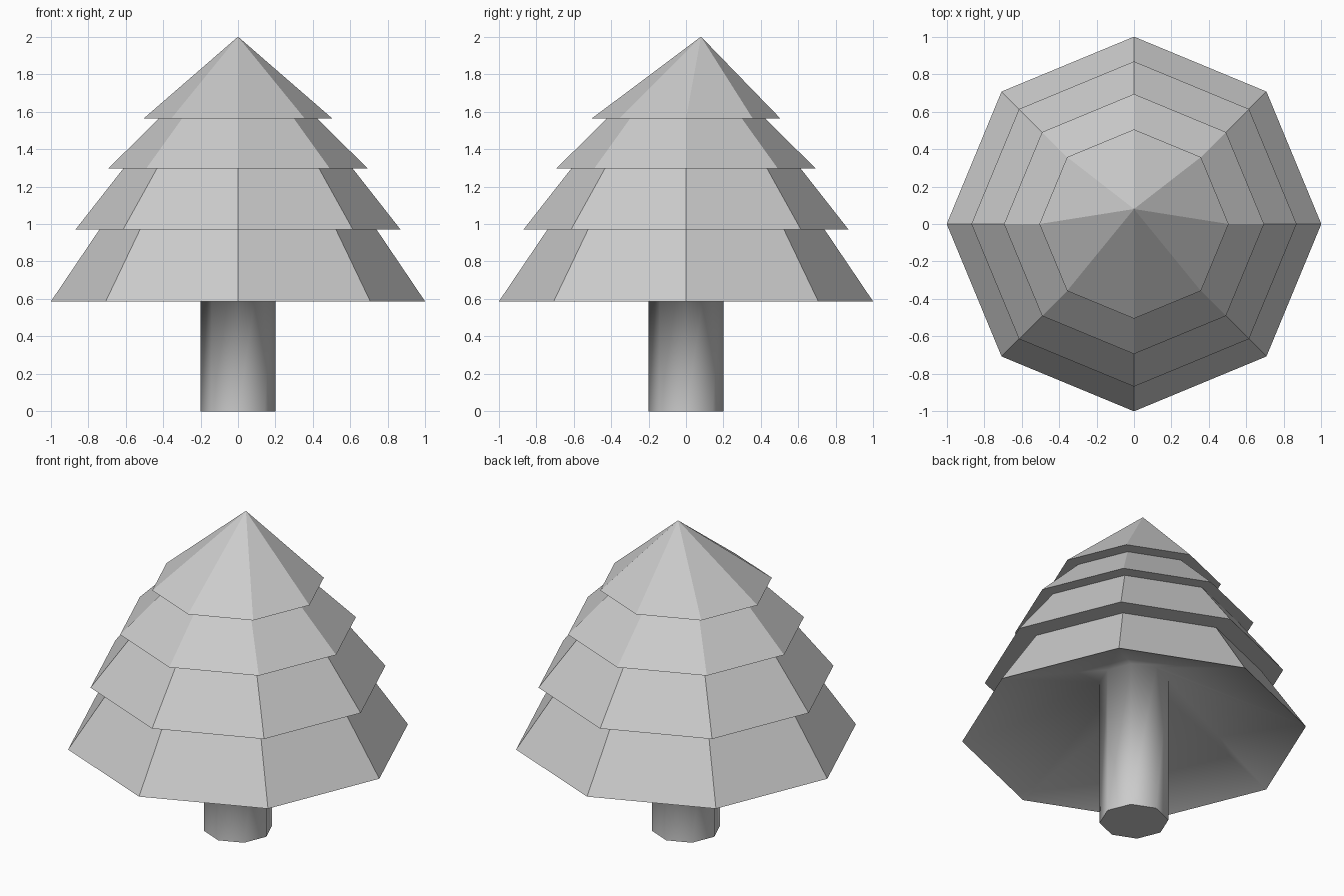
import bpy
import bmesh
from math import cos, sin, pi

if "Cube" in bpy.data.objects:
    bpy.data.objects.remove(bpy.data.objects["Cube"])

SIDES = 8


def lathe(name, profile, tip=None, cap_bottom=False, smooth=False):
    """Sweep (radius, z) points into eight-sided rings, optionally closed by a tip."""
    bm = bmesh.new()
    rings = [[bm.verts.new((r * cos(2 * pi * i / SIDES), r * sin(2 * pi * i / SIDES), z))
              for i in range(SIDES)] for r, z in profile]
    for low, high in zip(rings, rings[1:]):
        for i in range(SIDES):
            j = (i + 1) % SIDES
            bm.faces.new((low[i], low[j], high[j], high[i])).smooth = smooth
    if tip:
        apex = bm.verts.new(tip)
        for i in range(SIDES):
            bm.faces.new((rings[-1][i], rings[-1][(i + 1) % SIDES], apex)).smooth = smooth
    if cap_bottom:
        cap = bm.faces.new(rings[0][::-1])
        for edge in cap.edges:
            edge.smooth = False
    mesh = bpy.data.meshes.new(name)
    bm.to_mesh(mesh)
    bm.free()
    obj = bpy.data.objects.new(name, mesh)
    bpy.context.collection.objects.link(obj)
    return obj


# Faceted foliage: overlapping tiers with flat ledges and an off-centre tip
lathe("foliage_tiers",
      [(1.0, 0.585), (0.74, 0.97),
       (0.868, 0.97), (0.613, 1.295),
       (0.694, 1.295), (0.423, 1.562),
       (0.505, 1.562)],
      tip=(0, 0.08, 2.0))

# Smooth trunk flaring into the hollow underside of the lowest tier
lathe("trunk_and_underside",
      [(0.2, 0.0), (0.2, 0.94), (1.0, 0.585)],
      cap_bottom=True, smooth=True)
